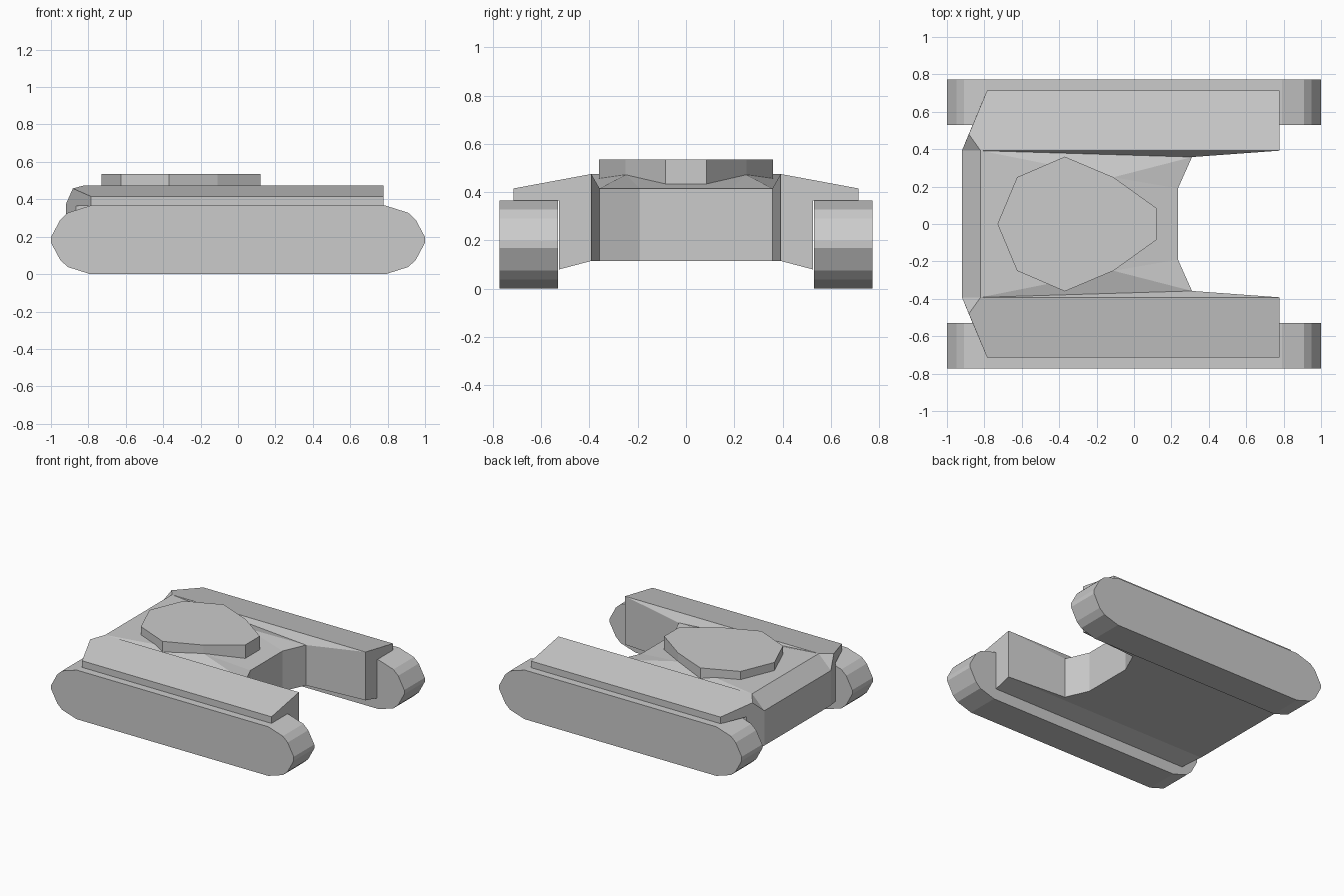
import bpy, bmesh

if "Cube" in bpy.data.objects:
    bpy.data.objects.remove(bpy.data.objects["Cube"])


def finish(name, bm):
    bmesh.ops.recalc_face_normals(bm, faces=bm.faces)
    mesh = bpy.data.meshes.new(name)
    bm.to_mesh(mesh)
    bm.free()
    obj = bpy.data.objects.new(name, mesh)
    bpy.context.collection.objects.link(obj)
    return obj


def prism(name, points, offset):
    """Flat polygon swept along an offset vector."""
    bm = bmesh.new()
    lo = [bm.verts.new(p) for p in points]
    hi = [bm.verts.new([a + b for a, b in zip(p, offset)]) for p in points]
    bm.faces.new(lo)
    bm.faces.new(hi)
    n = len(lo)
    for i in range(n):
        j = (i + 1) % n
        bm.faces.new((lo[i], lo[j], hi[j], hi[i]))
    return finish(name, bm)


# Tracks: symmetric rounded-end profile
quarter = [(0.79, 0.183), (0.91, 0.145), (0.95, 0.108), (1.0, 0.015)]
right = [(x, -z) for x, z in quarter] + [(x, z) for x, z in reversed(quarter)]
outline = right + [(-x, z) for x, z in reversed(right)]
for name, y in (("left_track", 0.53), ("right_track", -0.772)):
    prism(name, [(x, y, z + 0.183) for x, z in outline], (0, 0.242, 0))

# Turret plate
half = [(0.12, 0.085), (-0.11, 0.25), (-0.37, 0.36), (-0.625, 0.25)]
plate = half + [(-0.73, 0)] + [(x, -y) for x, y in reversed(half)]
prism("turret_plate", [(x, y, 0.42) for x, y in plate], (0, 0, 0.115))

# Hull half, upper points by letter; 'c' suffix lies on the centre line
TOP, DECK, BOT, SHELF = 0.475, 0.415, 0.115, 0.365
P = {
    "ac": (-0.82, 0, TOP), "a": (-0.82, 0.392, TOP),
    "bc": (-0.11, 0, 0.472), "b": (-0.11, 0.25, 0.472),
    "cc": (0.235, 0, DECK), "c": (0.235, 0.19, DECK), "d": (0.31, 0.358, DECK),
    "e": (0.777, 0.392, TOP), "f": (0.777, 0.715, DECK), "g": (-0.785, 0.715, DECK),
    "h": (-0.883, 0.48, 0.458), "i": (-0.92, 0.392, 0.375), "ic": (-0.92, 0, 0.375),
    "f1": (0.777, 0.715, SHELF), "g1": (-0.785, 0.715, SHELF),
    "e1": (0.777, 0.525, SHELF), "h1": (-0.865, 0.525, SHELF),
    "e3": (0.777, 0.525, 0.08), "h3": (-0.865, 0.525, 0.08),
}
for k in ("cc", "c", "d", "e", "i", "ic"):
    P[k + "2"] = (P[k][0], P[k][1], BOT)

faces = [
    "ac a b bc", "bc b c cc", "b d c", "a d b", "a e d",      # deck
    "a h g f e", "ac ic i a", "a i h",                        # side tops, rear bevel
    "ic ic2 i2 i", "i i2 h3 h1 g1 g h",                       # rear walls
    "f g g1 f1", "g1 h1 e1 f1", "h1 h3 e3 e1",                # fenders
    "e f f1 e1 e3 e2", "cc c c2 cc2", "c d d2 c2", "d e e2 d2",  # front walls
    "ic2 i2 e2 d2 c2 cc2", "i2 h3 e3 e2",                     # belly
]
bm = bmesh.new()
for side in (1, -1):
    V = {k: bm.verts.new((x, y * side, z)) for k, (x, y, z) in P.items()}
    for f in faces:
        bm.faces.new([V[k] for k in f.split()])
bmesh.ops.remove_doubles(bm, verts=bm.verts, dist=0.0005)
finish("hull", bm)
